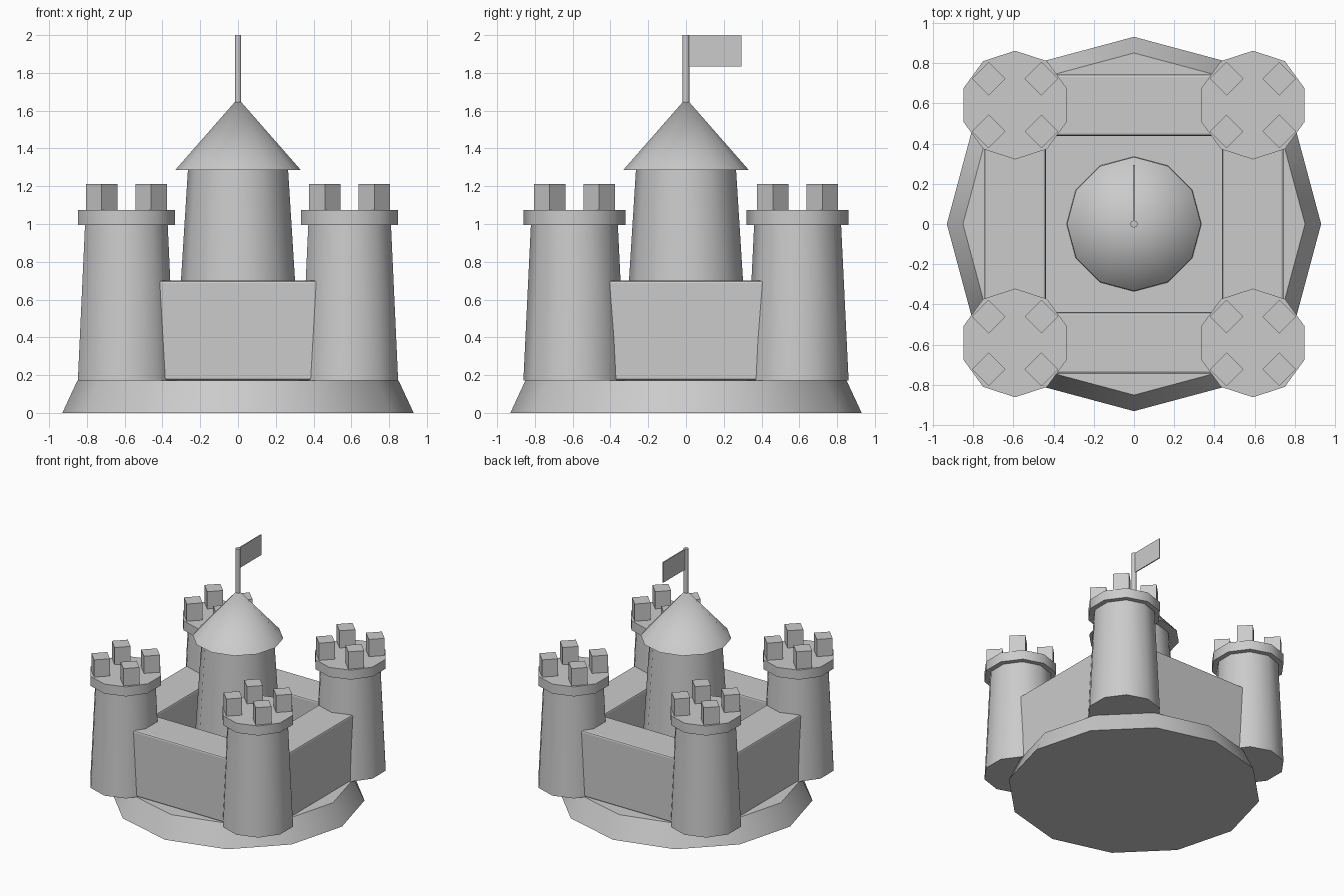
import bpy
from math import radians, pi

if "Cube" in bpy.data.objects:
    bpy.data.objects.remove(bpy.data.objects["Cube"])


def finish(obj, name, smooth=True):
    obj.name = name
    if smooth:
        bpy.ops.object.shade_smooth_by_angle(angle=radians(40))
    return obj


def frustum(name, x, y, z0, z1, r0, r1, sides):
    # the first vertex of a Blender cone lies on +y
    bpy.ops.mesh.primitive_cone_add(vertices=sides, radius1=r0, radius2=r1, depth=z1 - z0,
                                    location=(x, y, (z0 + z1) / 2))
    return finish(bpy.context.object, name)


def box(name, center, size, turn=0.0, bevel=0.0):
    bpy.ops.mesh.primitive_cube_add(size=1, location=center, rotation=(0, 0, turn))
    obj = bpy.context.object
    obj.scale = size
    bpy.ops.object.transform_apply(location=False, rotation=False, scale=True)
    if bevel:
        mod = obj.modifiers.new("soft_edges", 'BEVEL')
        mod.width = bevel
        mod.segments = 2
    return finish(obj, name, smooth=False)


C = 0.591       # tower and wall centre line
FLOOR = 0.172   # top of the base

# Base mound
frustum("base", 0, 0, 0, FLOOR, 0.93, 0.85, 12)

# Corner towers with collar and four turned battlements
for sx in (-1, 1):
    for sy in (-1, 1):
        x, y = sx * C, sy * C
        frustum("tower", x, y, FLOOR, 1.0, 0.27, 0.23, 10)
        frustum("tower_collar", x, y, 0.996, 1.073, 0.27, 0.27, 10)
        for mx in (-1, 1):
            for my in (-1, 1):
                box("battlement", (x + mx * 0.131, y + my * 0.131, 1.141),
                    (0.118, 0.118, 0.142), pi / 4)

# Walls between the towers
for s in (-1, 1):
    zc, h = (FLOOR + 0.70) / 2, 0.70 - FLOOR
    box("wall_x", (0, s * C, zc), (2 * C, 0.305, h), bevel=0.012)
    box("wall_y", (s * C, 0, zc), (0.305, 2 * C, h), bevel=0.012)

# Central keep, roof, flagpole and flag
frustum("keep", 0, 0, FLOOR, 1.29, 0.335, 0.265, 12)
frustum("roof", 0, 0, 1.285, 1.665, 0.333, 0, 12)
frustum("flagpole", 0, 0, 1.62, 2.0, 0.018, 0.018, 10)
box("flag", (0, 0.15, 1.917), (0.008, 0.286, 0.164))
